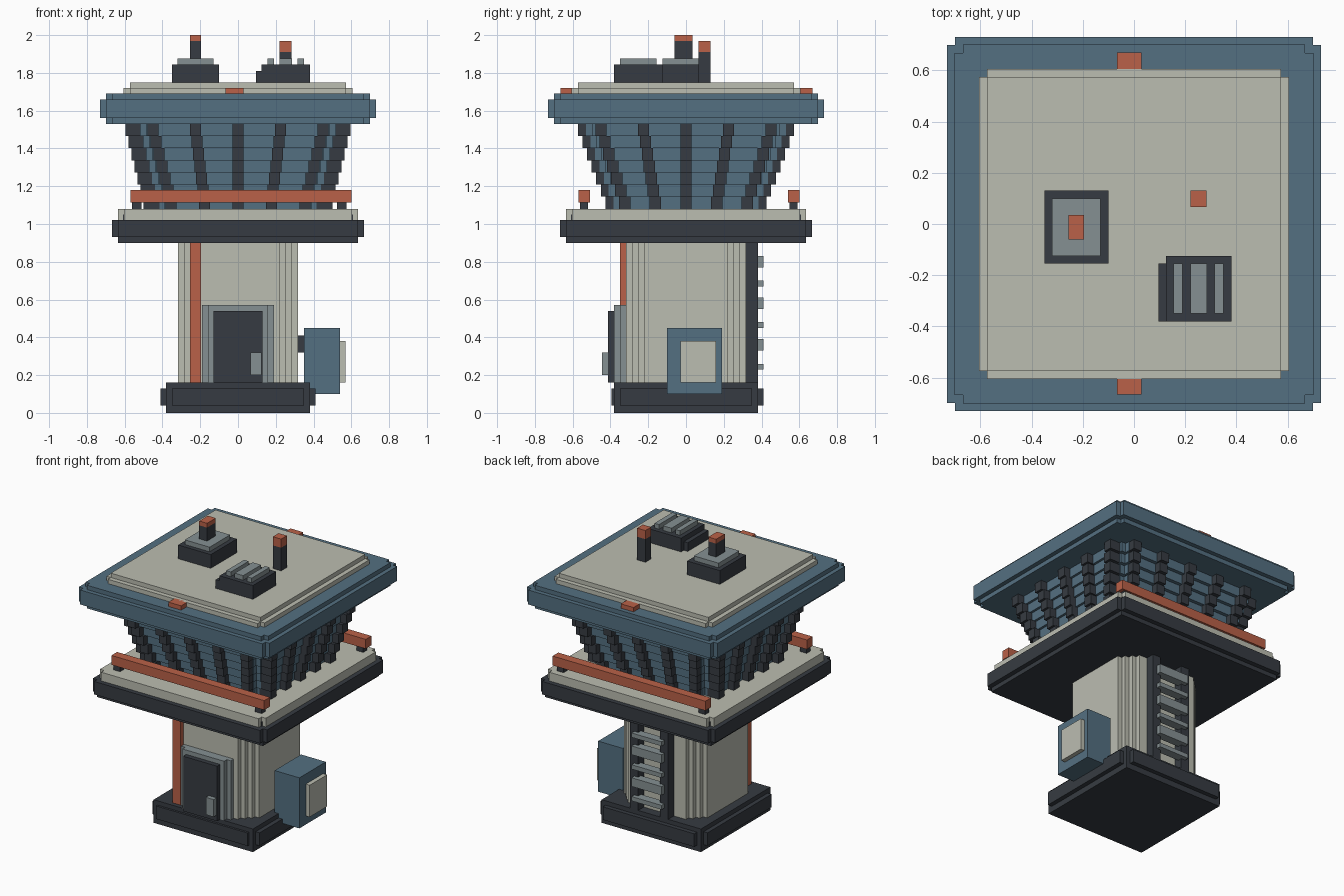
import bpy, bmesh
from mathutils import Vector

if "Cube" in bpy.data.objects:
    bpy.data.objects.remove(bpy.data.objects["Cube"])


def material(name, rgb):
    m = bpy.data.materials.new(name)
    m.diffuse_color = (*rgb, 1)
    m.use_nodes = True
    m.node_tree.nodes["Principled BSDF"].inputs["Base Color"].default_value = m.diffuse_color
    return m


BLUE = material("slate blue", (0.088, 0.160, 0.220))
CREAM = material("warm cream", (0.50, 0.51, 0.44))
DARK = material("charcoal", (0.037, 0.044, 0.054))
GRAY = material("steel gray", (0.235, 0.280, 0.290))
ORANGE = material("signal orange", (0.49, 0.12, 0.065))


def boxes(name, mat, spans):
    """One object from boxes given as (x0, x1, y0, y1, z0, z1)."""
    bm = bmesh.new()
    for x0, x1, y0, y1, z0, z1 in spans:
        cube = bmesh.ops.create_cube(bm, size=1)
        for v in cube["verts"]:
            v.co = Vector(((x0 + x1) / 2 + v.co.x * (x1 - x0),
                           (y0 + y1) / 2 + v.co.y * (y1 - y0),
                           (z0 + z1) / 2 + v.co.z * (z1 - z0)))
    return finish(name, mat, bm)


def finish(name, mat, bm):
    bmesh.ops.recalc_face_normals(bm, faces=bm.faces)
    me = bpy.data.meshes.new(name)
    bm.to_mesh(me)
    bm.free()
    me.materials.append(mat)
    ob = bpy.data.objects.new(name, me)
    bpy.context.collection.objects.link(ob)
    return ob


def add_slab(bm, hx, hy, z0, z1, steps, s=0.032):
    """Rectangular slab whose corners are cut in square steps."""
    quarter = []
    for i in range(steps + 1):
        quarter.append((hx - i * s, hy - (steps - i) * s))
        if i < steps:
            quarter.append((hx - (i + 1) * s, hy - (steps - i) * s))
    ring = (quarter + [(-x, y) for x, y in reversed(quarter)]
            + [(-x, -y) for x, y in quarter] + [(x, -y) for x, y in reversed(quarter)])
    low = [bm.verts.new((x, y, z0)) for x, y in ring]
    high = [bm.verts.new((x, y, z1)) for x, y in ring]
    bm.faces.new(low[::-1])
    bm.faces.new(high)
    for i in range(len(ring)):
        j = (i + 1) % len(ring)
        bm.faces.new((low[i], low[j], high[j], high[i]))


def slabs(name, mat, layers):
    """Stack of stepped slabs given as (half x, half y, z0, z1, corner steps)."""
    bm = bmesh.new()
    for layer in layers:
        add_slab(bm, *layer)
    return finish(name, mat, bm)


# Foot of the tower with a raised band
boxes("base_plinth", DARK, [(-.38, .38, -.38, .38, 0, .16)])
boxes("base_band", DARK, [(-.41, .41, -.35, .35, .04, .13), (-.35, .35, -.395, .41, .04, .13)])

# Shaft with stepped corners, and the pipe up its front
slabs("shaft", CREAM, [(.318, .318, .16, .90, 3)])
boxes("front_pipe", ORANGE, [(-.255, -.195, -.35, -.28, .16, .90)])

# Door
boxes("door_frame", GRAY, [(-.19, .19, -.35, -.30, .16, .57), (-.16, .16, -.38, -.30, .16, .57)])
boxes("door", DARK, [(-.13, .13, -.413, -.37, .16, .54)])
boxes("door_handle", GRAY, [(.065, .125, -.445, -.38, .20, .32)])

# Equipment cabinet on the right
boxes("cabinet", BLUE, [(.35, .54, -.10, .19, .10, .45)])
boxes("cabinet_panel", CREAM, [(.53, .57, -.03, .16, .16, .38)])
boxes("cabinet_bracket", DARK, [(.30, .36, -.03, .13, .32, .41)])

# Ladder on the back
boxes("ladder_rails", DARK, [(x, x + .062, .31, .38, .16, .90) for x in (-.13, .10)])
rungs = []
for z in (.33, .55, .77):
    rungs += [(-.10, .13, .35, .41, z, z + .06), (-.10, .13, .35, .41, z - .10, z - .07)]
boxes("ladder_rungs", GRAY, rungs)

# Balcony
slabs("balcony_slab", DARK, [(.635, .635, .90, .93, 0), (.667, .667, .93, 1.02, 1),
                             (.61, .61, 1.02, 1.05, 0)])
slabs("balcony_floor", CREAM, [(.635, .635, 1.02, 1.08, 1)])

# Handrails at front and back
boxes("handrails", ORANGE, [(-.57, .60, y, y + .062, 1.115, 1.18) for y in (-.57, .54)])
boxes("handrail_posts", DARK, [(x, x + .05, y + .008, y + .05, 1.08, 1.12)
                               for x in (-.56, .525) for y in (-.57, .54)])

# Flared cabin in stepped layers, with five ribs on each side
cabin, ribs = [], []
LAYERS = 7
for i in range(LAYERS):
    t = i / (LAYERS - 1)
    z0, z1 = 1.08 + .45 * i / LAYERS, 1.08 + .45 * (i + 1) / LAYERS
    hx, hy = .455 + .095 * t, .385 + .145 * t
    cabin.append((hx, hy, z0, z1, 2))
    for f in (-1, -.5, 0, .5, 1):
        c = f * (.355 + .095 * t)
        for side in (-1, 1):
            y0, y1 = sorted((side * (hy - .04), side * (hy + .042)))
            ribs.append((c - .03, c + .03, y0, y1, z0, z1))
            x0, x1 = sorted((side * (hx - .04), side * (hx + .046)))
            d = f * (.325 + .125 * t)
            ribs.append((x0, x1, d - .03, d + .03, z0, z1))
slabs("cabin_walls", BLUE, cabin)
boxes("cabin_ribs", DARK, ribs)

# Roof
slabs("roof_rim", BLUE, [(.70, .70, 1.53, 1.69, 1), (.73, .73, 1.56, 1.66, 1)])
slabs("roof_deck", CREAM, [(.605, .605, 1.68, 1.72, 1), (.573, .573, 1.72, 1.75, 0)])
boxes("roof_edge_lights", ORANGE, [(-.067, .03, -.665, -.595, 1.68, 1.72),
                                   (-.067, .03, .595, .67, 1.68, 1.72)])

# Rooftop beacon
boxes("beacon_base", DARK, [(-.35, -.10, -.155, .13, 1.75, 1.82), (-.35, -.10, -.155, .13, 1.82, 1.845)])
boxes("beacon_plate", GRAY, [(-.32, -.13, -.125, .10, 1.84, 1.877)])
boxes("beacon_mast", DARK, [(-.255, -.195, -.06, .035, 1.87, 1.97)])
boxes("beacon_lamp", ORANGE, [(-.255, -.195, -.06, .035, 1.97, 2.0)])

# Rooftop antenna
boxes("antenna_mast", DARK, [(.22, .283, .067, .13, 1.75, 1.91)])
boxes("antenna_lamp", ORANGE, [(.22, .283, .067, .13, 1.91, 1.97)])

# Rooftop vent with slats
boxes("vent_box", DARK, [(.095, .38, -.38, -.155, 1.75, 1.81), (.125, .38, -.38, -.125, 1.75, 1.845)])
boxes("vent_slats", GRAY, [(x0, x1, -.35, -.155, 1.84, 1.877)
                           for x0, x1 in ((.155, .19), (.22, .285), (.315, .35))])
